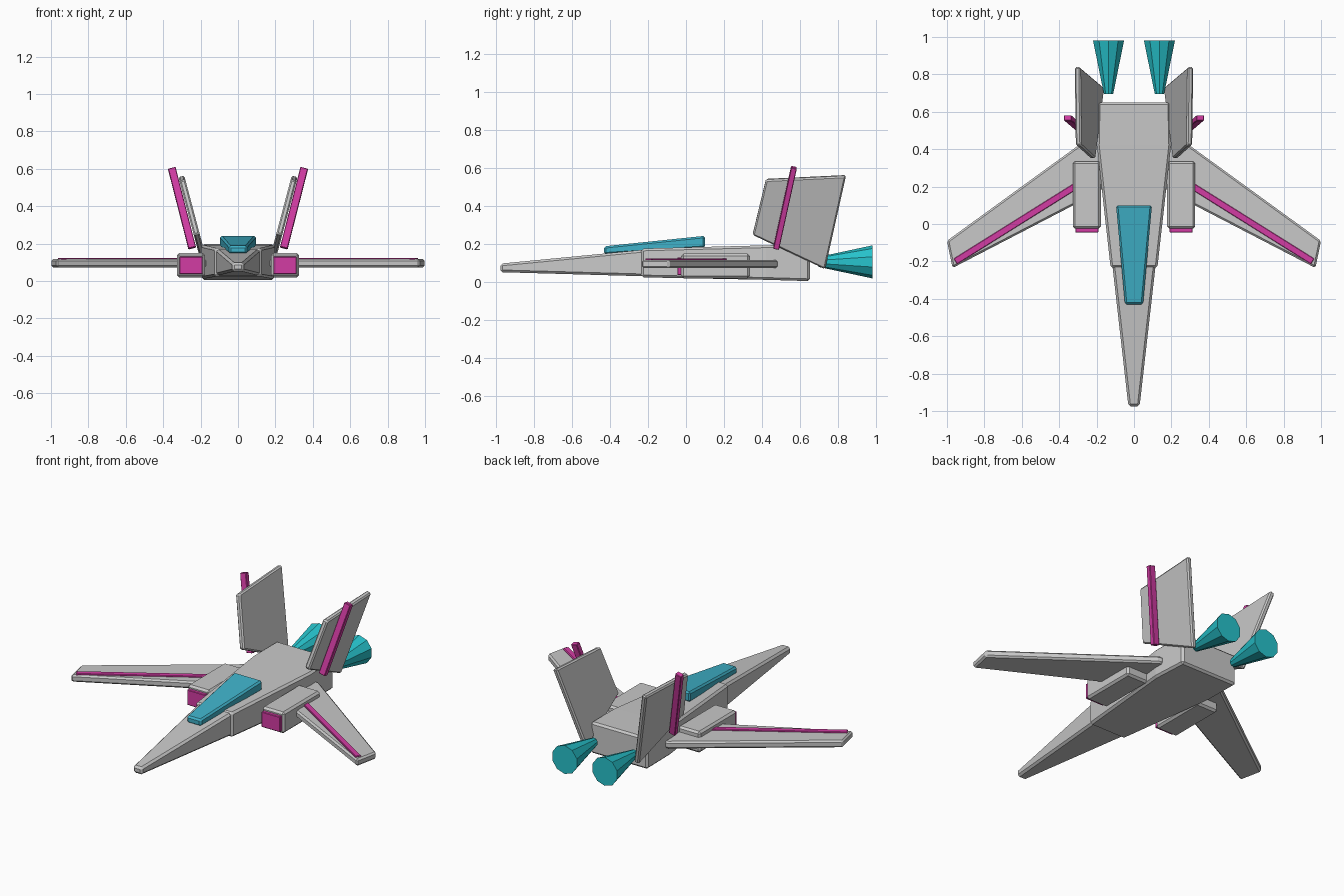
import bpy
import bmesh
import math
from mathutils import Vector

cube = bpy.data.objects.get("Cube")
if cube:
    bpy.data.objects.remove(cube, do_unlink=True)


def material(name, rgb):
    m = bpy.data.materials.new(name)
    m.use_nodes = True
    m.diffuse_color = (*rgb, 1)
    m.node_tree.nodes["Principled BSDF"].inputs["Base Color"].default_value = (*rgb, 1)
    return m


GREY = material("hull grey", (0.58, 0.58, 0.58))
MAGENTA = material("trim magenta", (0.65, 0.045, 0.37))
GLASS = material("canopy blue", (0.05, 0.44, 0.58))
FLAME = material("exhaust teal", (0.02, 0.54, 0.60))


def loft(name, rings, mat, bevel=0.0):
    """Skin a row of matching rings into a closed solid with chamfered edges."""
    bm = bmesh.new()
    loops = [[bm.verts.new(p) for p in ring] for ring in rings]
    n = len(loops[0])
    for a, b in zip(loops, loops[1:]):
        for i in range(n):
            j = (i + 1) % n
            bm.faces.new((a[i], a[j], b[j], b[i]))
    bm.faces.new(loops[0])
    bm.faces.new(loops[-1])
    bmesh.ops.recalc_face_normals(bm, faces=bm.faces)
    mesh = bpy.data.meshes.new(name)
    bm.to_mesh(mesh)
    bm.free()
    mesh.materials.append(mat)
    ob = bpy.data.objects.new(name, mesh)
    bpy.context.collection.objects.link(ob)
    if bevel:
        mod = ob.modifiers.new("chamfer", 'BEVEL')
        mod.width = bevel
        mod.segments = 1
        mod.limit_method = 'ANGLE'
    return ob


def section(y, half_width, z0, z1, x=0.0):
    """Rectangular cross-section across the y axis."""
    return [(x - half_width, y, z0), (x + half_width, y, z0),
            (x + half_width, y, z1), (x - half_width, y, z1)]


def beam(name, start, end, across, up, mat, bevel=0.003):
    """Straight bar with a cross-section spanned by two half-size vectors."""
    a, u = Vector(across), Vector(up)
    rings = [[Vector(p) - a - u, Vector(p) + a - u, Vector(p) + a + u, Vector(p) - a + u]
             for p in (start, end)]
    return loft(name, rings, mat, bevel)


# Central body, nose and canopy
loft("fuselage", [section(-0.235, 0.125, 0.025, 0.176),
                  section(0.42, 0.198, 0.012, 0.193),
                  section(0.65, 0.193, 0.005, 0.197)], GREY, 0.012)
loft("nose", [section(-0.975, 0.03, 0.052, 0.097),
              section(-0.2, 0.118, 0.03, 0.172)], GREY, 0.012)
loft("canopy", [section(-0.43, 0.048, 0.145, 0.188),
                section(0.1, 0.096, 0.18, 0.243)], GLASS, 0.01)

for side, s in (("left", 1), ("right", -1)):
    # Side intake with its coloured mouth
    loft("intake_" + side, [section(-0.025, 0.075, 0.02, 0.15, s * 0.252),
                            section(0.335, 0.075, 0.02, 0.15, s * 0.252)], GREY, 0.012)
    loft("intake_mouth_" + side, [section(-0.045, 0.062, 0.037, 0.13, s * 0.252),
                                  section(0, 0.062, 0.037, 0.13, s * 0.252)], MAGENTA, 0.003)

    # Forward-swept wing with a raised stripe
    plan = [(0.17, 0.18), (0.97, -0.235), (1.0, -0.09), (0.215, 0.48), (0.17, 0.48)]
    loft("wing_" + side, [[(s * x, y, z) for x, y in plan] for z in (0.073, 0.117)],
         GREY, 0.01)
    beam("wing_stripe_" + side, (s * 0.30, 0.21, 0.115), (s * 0.955, -0.2, 0.115),
         (s * 0.009, 0.015, 0), (0, 0, 0.009), MAGENTA)

    # Canted tail fin, its outline laid on a leaning plane
    outline = [(0.35, 0.25), (0.73, 0.07), (0.84, 0.56), (0.42, 0.54)]
    normal = Vector((s, 0, -0.27)).normalized() * 0.016
    plane = [Vector((s * (0.173 + (z - 0.07) * 0.265), y, z)) for y, z in outline]
    loft("tail_fin_" + side, [[p - normal for p in plane], [p + normal for p in plane]],
         GREY, 0.008)
    beam("fin_stripe_" + side, (s * 0.245, 0.473, 0.176), (s * 0.354, 0.567, 0.603),
         (0.02, 0, -s * 0.005), (0, 0.015, -0.003), MAGENTA)

    # Ten-sided exhaust cone
    rings = []
    for y, r in ((0.695, 0.026), (0.98, 0.087)):
        angles = [math.tau * i / 10 for i in range(10)]
        rings.append([(s * 0.136 + r * math.sin(t), y, 0.106 + r * math.cos(t))
                      for t in angles])
    loft("exhaust_cone_" + side, rings, FLAME)
